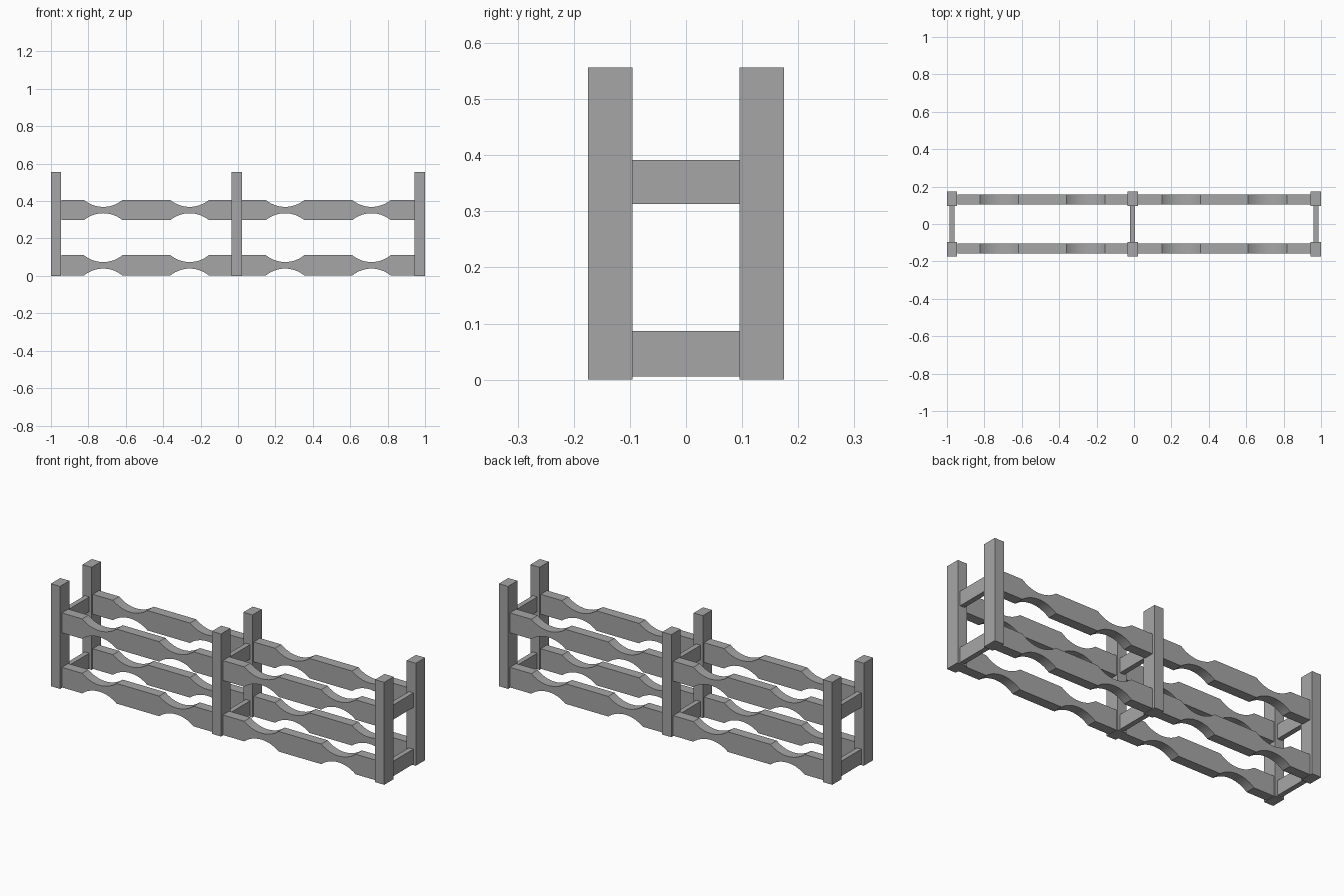
import bpy
import bmesh
from math import asin, cos, sin, sqrt

if "Cube" in bpy.data.objects:
    bpy.data.objects.remove(bpy.data.objects["Cube"], do_unlink=True)

grey = bpy.data.materials.new("weathered_grey")
COLOUR = (0.38, 0.38, 0.38, 1)
grey.use_nodes = True
grey.diffuse_color = COLOUR
grey.node_tree.nodes["Principled BSDF"].inputs["Base Color"].default_value = COLOUR

POST_W, POST_D, POST_H = 0.055, 0.08, 0.556
POST_Y = 0.135
POST_X = {"right": -0.9725, "middle": -0.007, "left": 0.9725}
SIDES = {"front": -1, "back": 1}


def add_object(name, bm):
    bmesh.ops.recalc_face_normals(bm, faces=bm.faces)
    mesh = bpy.data.meshes.new(name)
    bm.to_mesh(mesh)
    bm.free()
    mesh.materials.append(grey)
    obj = bpy.data.objects.new(name, mesh)
    bpy.context.collection.objects.link(obj)
    return obj


def box(name, centre, size):
    bm = bmesh.new()
    bmesh.ops.create_cube(bm, size=1)
    bmesh.ops.scale(bm, vec=size, verts=bm.verts)
    bmesh.ops.translate(bm, vec=centre, verts=bm.verts)
    return add_object(name, bm)


def scallop(centre_x, half=0.103, depth=0.037, steps=14):
    """Circular scoop as (x, depth below the edge) pairs."""
    radius = (half * half + depth * depth) / (2 * depth)
    end = asin(half / radius)
    for i in range(steps + 1):
        a = end * (2 * i / steps - 1)
        yield centre_x + radius * sin(a), radius * cos(a) - sqrt(radius**2 - half**2)


def rail(name, x0, x1, y, z0, z1, thick=0.054):
    """Board with paired scallops cut into its upper and lower edges."""
    mid = (x0 + x1) / 2
    edge = [(x0, 0), *scallop(mid - 0.231), *scallop(mid + 0.231), (x1, 0)]
    outline = [(x, z1 - d) for x, d in edge]
    outline += [(x, z0 + d) for x, d in reversed(edge)]
    bm = bmesh.new()
    face = bm.faces.new([bm.verts.new((x, y - thick / 2, z)) for x, z in outline])
    grown = bmesh.ops.extrude_face_region(bm, geom=[face])["geom"]
    moved = [v for v in grown if isinstance(v, bmesh.types.BMVert)]
    bmesh.ops.translate(bm, vec=(0, thick, 0), verts=moved)
    obj = add_object(name, bm)
    # Smooth scoops, crisp board edges
    bpy.ops.object.select_all(action="DESELECT")
    obj.select_set(True)
    bpy.context.view_layer.objects.active = obj
    bpy.ops.object.shade_smooth_by_angle(angle=0.4)


# Posts
for place, x in POST_X.items():
    for side, s in SIDES.items():
        box(f"{side}_{place}_post", (x, s * POST_Y, POST_H / 2), (POST_W, POST_D, POST_H))

# Crossbars joining the front and back posts
gap = 2 * POST_Y - POST_D
for place, x in POST_X.items():
    for level, z0, z1 in (("lower", 0.006, 0.087), ("upper", 0.313, 0.392)):
        box(f"{level}_{place}_crossbar", (x, 0, (z0 + z1) / 2), (0.027, gap, z1 - z0))

# Scalloped rails between neighbouring posts
half_post = POST_W / 2
for bay, a, b in (("right", "right", "middle"), ("left", "middle", "left")):
    for side, s in SIDES.items():
        for level, z0, z1 in (("lower", 0.002, 0.111), ("upper", 0.298, 0.406)):
            rail(f"{side}_{bay}_{level}_rail", POST_X[a] + half_post,
                 POST_X[b] - half_post, s * 0.132, z0, z1)
